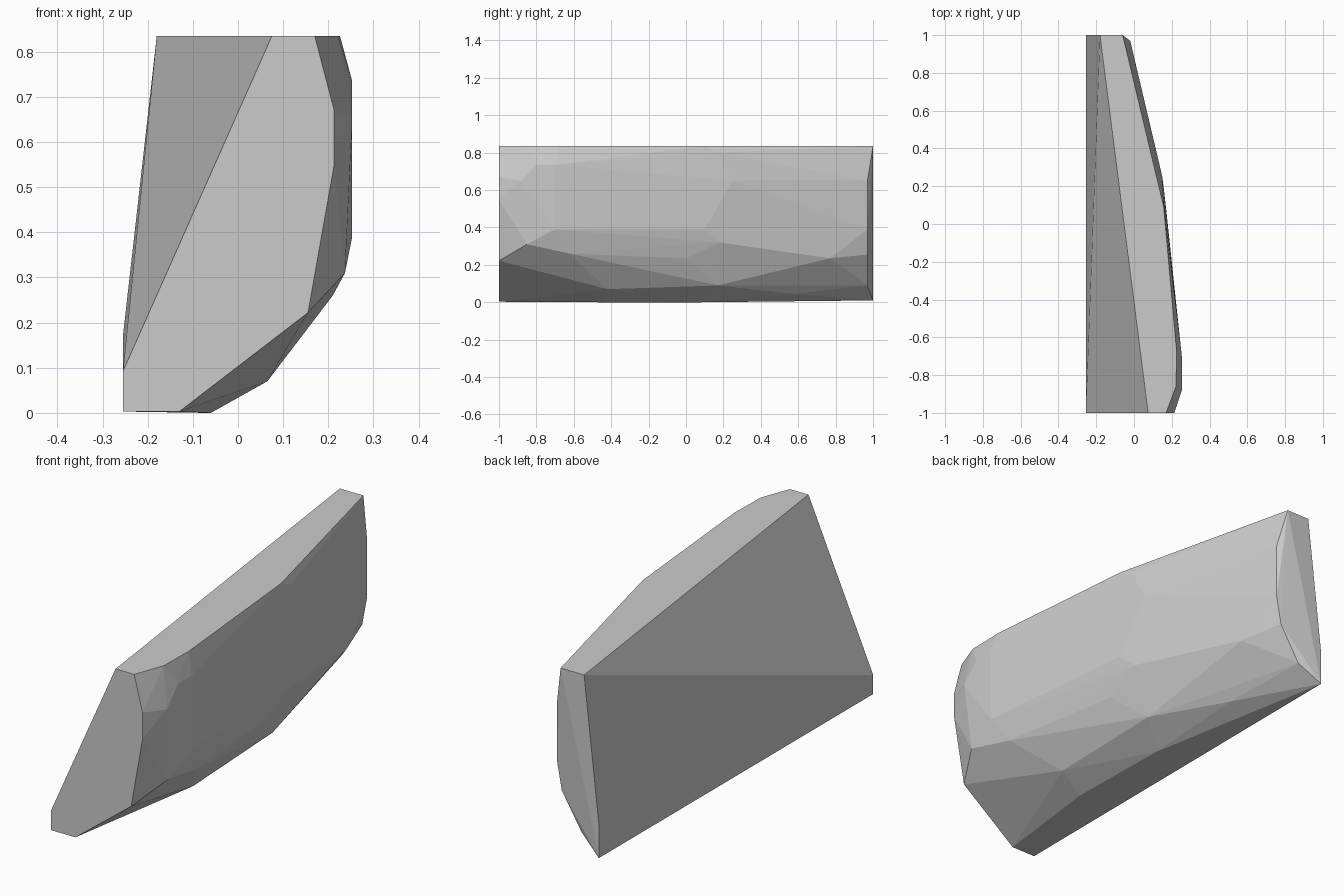
import bpy
import bmesh
import math

# Remove only the default cube
default_cube = bpy.data.objects.get("Cube")
if default_cube:
    bpy.data.objects.remove(default_cube, do_unlink=True)

FRONT, BACK = -1.0, 1.0
TOP, BOTTOM = 0.835, 0.003
SIDE = -0.255          # flat side of the slab
BULGE = 0.253          # widest reach of the rounded side


def make_material(name, colour):
    material = bpy.data.materials.new(name)
    material.use_nodes = True
    material.diffuse_color = colour
    shader = material.node_tree.nodes["Principled BSDF"]
    shader.inputs["Base Color"].default_value = colour
    shader.inputs["Roughness"].default_value = 0.8
    return material


def convex_block(name, corners, material):
    """Wrap a faceted, flat-shaded block around its corner points."""
    bm = bmesh.new()
    for corner in corners:
        bm.verts.new(corner)
    bmesh.ops.convex_hull(bm, input=bm.verts[:])
    loose = [vert for vert in bm.verts if not vert.link_faces]
    bmesh.ops.delete(bm, geom=loose, context="VERTS")
    bmesh.ops.dissolve_limit(bm, angle_limit=math.radians(0.5),
                             verts=bm.verts[:], edges=bm.edges[:])
    bmesh.ops.recalc_face_normals(bm, faces=bm.faces[:])
    mesh = bpy.data.meshes.new(name)
    bm.to_mesh(mesh)
    bm.free()
    mesh.materials.append(material)
    block = bpy.data.objects.new(name, mesh)
    bpy.context.collection.objects.link(block)
    return block


# Flat front end, outline as (x, z)
front_outline = [(SIDE, BOTTOM), (SIDE, 0.092), (0.075, TOP), (0.17, TOP),
                 (0.213, 0.67), (0.213, 0.55), (0.155, 0.222), (-0.13, BOTTOM)]

# Narrow back end, outline as (x, z)
back_outline = [(SIDE, 0.01), (SIDE, 0.17), (-0.18, TOP), (-0.06, TOP)]

# Curved edge of the flat top, as (x, y)
top_rim = [(0.222, -0.86), (0.226, -0.68), (0.157, 0.09)]

# Curved edge of the flat base, as (x, y)
base_rim = [(-0.06, -0.45), (-0.07, 0.07)]

# Widest facet of the rounded side, as (y, z)
bulge_outline = [(-0.88, 0.65), (-0.8, 0.735), (-0.7, 0.735), (-0.7, 0.39)]

# Chamfer at the back of the rounded side, as (x, z)
back_chamfer = [(-0.02, 0.65), (-0.02, 0.39), (-0.045, 0.255), (-0.146, 0.09)]

# Facet corners between the widest facet and the chamfer
middle_facets = [(0.152, 0.17, 0.8), (0.15, 0.25, 0.65), (0.168, 0.1, 0.39),
                 (0.146, 0.18, 0.32)]

# Facet corners tapering down toward the base
lower_facets = [(0.237, -0.85, 0.31), (0.21, -0.62, 0.26), (0.139, 0, 0.235),
                (0.015, 0.77, 0.235), (-0.06, 0.87, 0.18), (0.065, -0.42, 0.07),
                (0.058, 0.17, 0.09), (-0.085, 0.57, 0.045)]

corners = [(x, FRONT, z) for x, z in front_outline]
corners += [(x, BACK, z) for x, z in back_outline]
corners += [(x, y, TOP) for x, y in top_rim]
corners += [(x, y, 0) for x, y in base_rim]
corners += [(BULGE, y, z) for y, z in bulge_outline]
corners += [(x, 0.97, z) for x, z in back_chamfer]
corners += middle_facets + lower_facets

stone_grey = make_material("stone_grey", (0.6, 0.6, 0.6, 1))
convex_block("faceted_stone_slab", corners, stone_grey)
